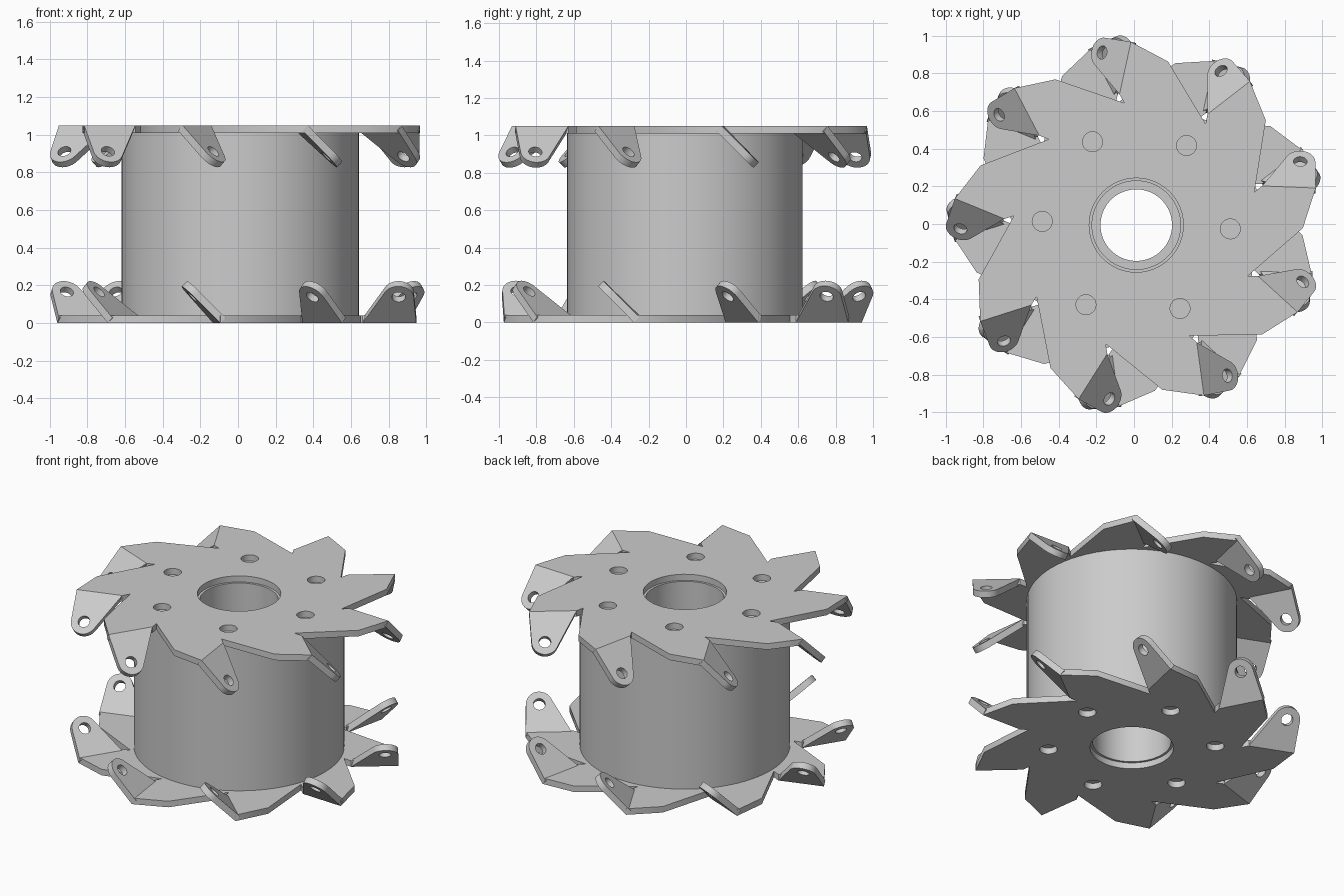
import bpy, bmesh
from math import sin, cos, radians, pi
from mathutils import Matrix, Vector

if "Cube" in bpy.data.objects:
    bpy.data.objects.remove(bpy.data.objects["Cube"])

CX, CY, TOP, TH = 0.012, -0.006, 1.05, 0.04
PHI, N = 77.7, 9          # direction of one bend line (degrees), arms per plate


def circle(x, y, r, n=32):
    return [(x + r * cos(2 * pi * i / n), y + r * sin(2 * pi * i / n)) for i in range(n)]


def sheet(loops):
    """Flat sheet with holes, upper face on z = 0, thickness TH downward."""
    cu = bpy.data.curves.new("tmp", "CURVE")
    cu.dimensions, cu.fill_mode, cu.extrude = "2D", "BOTH", TH / 2
    for pts in loops:
        sp = cu.splines.new("POLY")
        sp.points.add(len(pts) - 1)
        for p, (x, y) in zip(sp.points, pts):
            p.co = (x, y, 0, 1)
        sp.use_cyclic_u = True
    ob = bpy.data.objects.new("tmp", cu)
    bpy.context.collection.objects.link(ob)
    dg = bpy.context.evaluated_depsgraph_get()
    me = bpy.data.meshes.new_from_object(ob.evaluated_get(dg))
    bpy.data.objects.remove(ob)
    me.transform(Matrix.Translation((0, 0, -TH / 2)))
    return me


def finish(name, bm, angle=35):
    bmesh.ops.remove_doubles(bm, verts=bm.verts, dist=1e-4)
    bmesh.ops.recalc_face_normals(bm, faces=bm.faces)
    me = bpy.data.meshes.new(name)
    bm.to_mesh(me)
    bm.free()
    ob = bpy.data.objects.new(name, me)
    bpy.context.collection.objects.link(ob)
    bpy.ops.object.select_all(action="DESELECT")
    ob.select_set(True)
    bpy.context.view_layer.objects.active = ob
    bpy.ops.object.shade_smooth_by_angle(angle=radians(angle))
    return ob


BEND, IN, OUT = 0.235, 0.66, 0.945   # bend line offset and its two ends

# Star-shaped flat web: repeated corners, bore and bolt holes
outline = []
for k in range(N):
    a = radians(PHI + 40 * k)
    for r, t in ((0.885, 0.02), (OUT, BEND), (IN, BEND), (0.62, 0.2)):
        outline.append((r * cos(a) - t * sin(a), r * sin(a) + t * cos(a)))
bolts = [circle(0.5 * cos(radians(60 * k - 2.3)), 0.5 * sin(radians(60 * k - 2.3)), 0.053, 24)
         for k in range(6)]
web = sheet([outline, circle(0, 0, 0.25, 48)] + bolts)

# Folded ear with rounded tip and axle hole
tip = [(0.857 + 0.08 * cos(radians(d)), 0.195 + 0.08 * sin(radians(d))) for d in range(0, 151, 10)]
ear = sheet([[(IN, 0), (OUT, 0)] + tip, circle(0.857, 0.195, 0.036, 24)])

# Upper plate and the same part turned over as the lower plate
up = Matrix.Translation((CX, CY, TOP))
axis = radians(PHI + 20)
mid = Matrix.Translation((CX, CY, TOP / 2))
turn = mid @ Matrix.Rotation(pi, 4, Vector((cos(axis), sin(axis), 0))) @ mid.inverted()
for side, flip in (("upper", Matrix()), ("lower", turn)):
    m = web.copy()
    m.transform(flip @ up)
    bm = bmesh.new()
    bm.from_mesh(m)
    finish(side + "_plate", bm)
    bm = bmesh.new()
    for k in range(N):
        m = ear.copy()
        m.transform(flip @ up @ Matrix.Rotation(radians(PHI + 40 * k), 4, "Z")
                    @ Matrix.Translation((0, BEND, 0)) @ Matrix.Rotation(-pi / 4, 4, "X"))
        bm.from_mesh(m)
    finish(side + "_roller_ears", bm)

# Drum with a stepped bore, lathed from a closed profile
prof = [(0.63, TH), (0.63, TOP - TH), (0.235, TOP - TH), (0.235, 0.75),
        (0.19, 0.75), (0.19, 0.3), (0.235, 0.3), (0.235, TH)]
bm = bmesh.new()
seg = 72
rings = [[bm.verts.new((CX + r * cos(2 * pi * i / seg), CY + r * sin(2 * pi * i / seg), z))
          for r, z in prof] for i in range(seg)]
for i in range(seg):
    a, b = rings[i], rings[(i + 1) % seg]
    for j in range(len(prof)):
        q = (j + 1) % len(prof)
        bm.faces.new((a[j], b[j], b[q], a[q]))
finish("drum", bm)
